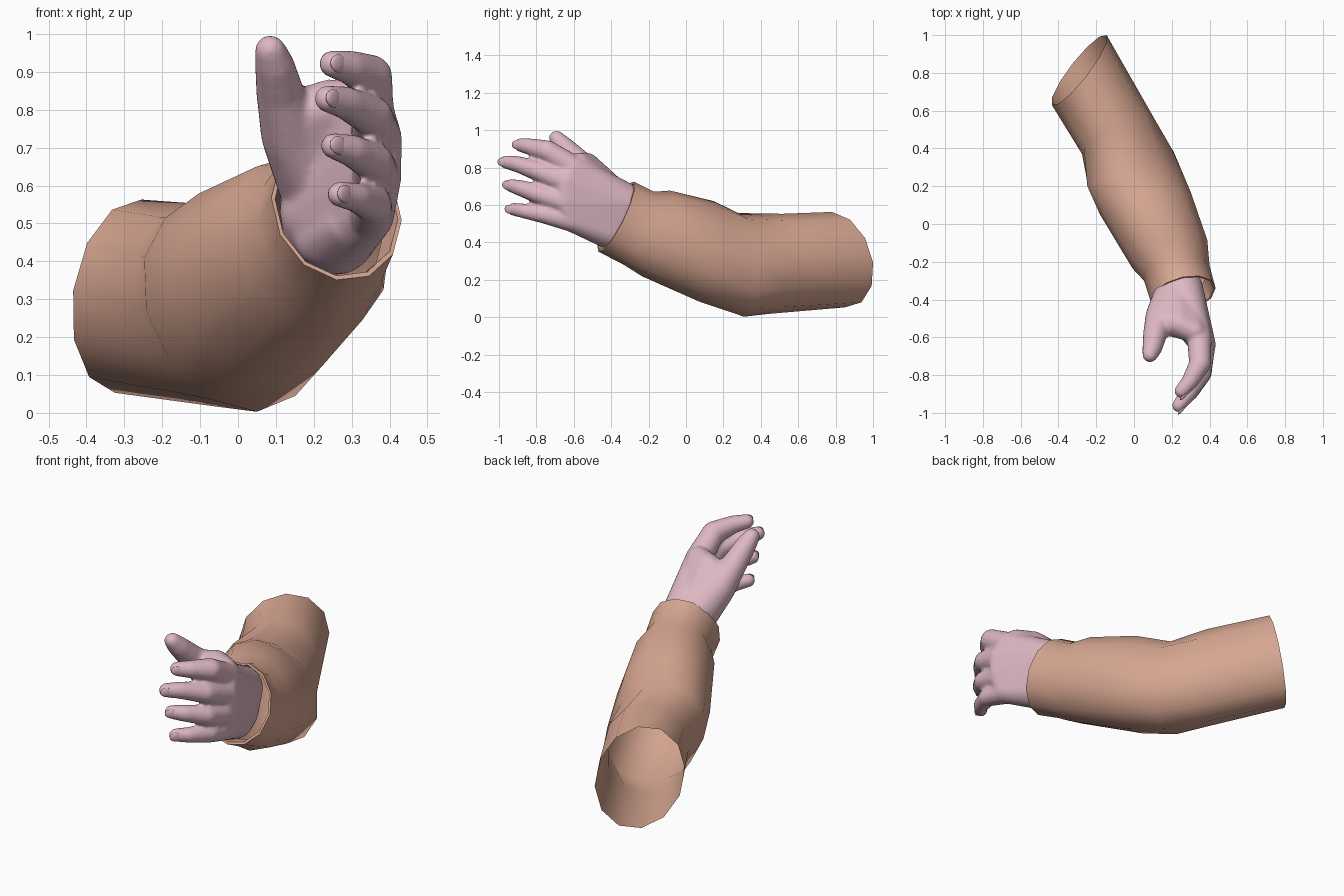
import bpy, bmesh, math
from mathutils import Vector, Matrix

if "Cube" in bpy.data.objects:
    bpy.data.objects.remove(bpy.data.objects["Cube"])


def material(name, rgb):
    m = bpy.data.materials.new(name)
    m.diffuse_color = (*rgb, 1)
    m.use_nodes = True
    m.node_tree.nodes["Principled BSDF"].inputs["Base Color"].default_value = m.diffuse_color
    return m


CLOTH = material("tan sleeve", (0.69, 0.39, 0.29))
SKIN = material("pink skin", (0.73, 0.48, 0.55))


def finish(bm, name, mat):
    me = bpy.data.meshes.new(name)
    bm.to_mesh(me)
    bm.free()
    me.materials.append(mat)
    for p in me.polygons:
        p.use_smooth = True
    ob = bpy.data.objects.new(name, me)
    bpy.context.collection.objects.link(ob)
    return ob


# Sleeve: low-poly tube lofted through tilted ellipses (centre, side axis, up axis)
RINGS = [
    ((-.29, .815, .308), (.145, .185, -.015), (.035, -.035, .255)),
    ((-.09, .475, .285), (.185, .105, 0), (-.03, .04, .268)),
    ((-.02, .295, .28), (.222, .10, .01), (-.07, -.015, .277)),
    ((.06, .11, .352), (.24, .06, .01), (-.05, .04, .268)),
    ((.19, -.16, .448), (.198, .075, -.01), (-.045, .075, .229)),
    ((.225, -.255, .478), (.175, .035, -.03), (-.01, .085, .193)),
    ((.26, -.375, .538), (.172, .035, -.03), (0, .095, .187)),
    ((.26, -.375, .538), (.162, .033, -.027), (0, .09, .176)),
    ((.235, -.30, .505), (.15, .03, -.027), (0, .08, .167)),
]
SIDES = 12
bm = bmesh.new()
loops = []
for c, a, b in RINGS:
    c, a, b = Vector(c), Vector(a), Vector(b)
    ts = [2 * math.pi * i / SIDES for i in range(SIDES)]
    loops.append([bm.verts.new(c + a * math.cos(t) + b * math.sin(t)) for t in ts])
for lo, hi in zip(loops, loops[1:]):
    for i in range(SIDES):
        j = (i + 1) % SIDES
        bm.faces.new((lo[i], lo[j], hi[j], hi[i]))
bmesh.ops.recalc_face_normals(bm, faces=bm.faces)
sleeve = finish(bm, "sleeve", CLOTH)
bpy.context.view_layer.objects.active = sleeve
sleeve.select_set(True)
bpy.ops.object.shade_smooth_by_angle(angle=math.radians(60))


def hull(bm, balls):
    """Convex skin around a set of balls (x, y, z, radius)."""
    part = bmesh.new()
    for x, y, z, r in balls:
        bmesh.ops.create_icosphere(part, subdivisions=3, radius=r,
                                   matrix=Matrix.Translation((x, y, z)))
    pts = [v.co.copy() for v in part.verts]
    part.free()
    part = bmesh.new()
    for p in pts:
        part.verts.new(p)
    out = bmesh.ops.convex_hull(part, input=part.verts)
    junk = {g for g in out["geom_interior"] + out["geom_unused"]
            if isinstance(g, bmesh.types.BMVert)}
    bmesh.ops.delete(part, geom=list(junk), context='VERTS')
    tmp = bpy.data.meshes.new("part")
    part.to_mesh(tmp)
    part.free()
    bm.from_mesh(tmp)
    bpy.data.meshes.remove(tmp)


def chain(bm, balls):
    for pair in zip(balls, balls[1:]):
        hull(bm, pair)


# Finger paths: knuckle, middle joint, end joint, tip
FINGERS = [
    [(.345, -.60, .800, .066), (.350, -.74, .888, .058), (.295, -.835, .912, .045), (.250, -.885, .921, .037)],
    [(.365, -.64, .725, .068), (.355, -.79, .782, .054), (.285, -.90, .818, .044), (.236, -.962, .829, .036)],
    [(.365, -.64, .615, .066), (.360, -.79, .660, .052), (.300, -.89, .692, .043), (.252, -.938, .705, .035)],
    [(.350, -.61, .518, .062), (.358, -.76, .550, .049), (.312, -.87, .569, .040), (.268, -.925, .577, .034)],
]

bm = bmesh.new()
# Wrist and palm
wrist = [(.25, -.34, .61, .115), (.265, -.41, .46, .095), (.235, -.38, .53, .125)]
hull(bm, wrist + [(.22, -.30, .57, .11), (.22, -.31, .46, .10)])
hull(bm, wrist + [f[0] for f in FINGERS])
# Thumb with its fleshy base and the web to the index finger
thumb = [(.215, -.39, .62, .115), (.145, -.49, .735, .085), (.112, -.58, .84, .064),
         (.097, -.655, .915, .053), (.085, -.692, .957, .041)]
chain(bm, thumb)
hull(bm, [thumb[0], (.15, -.51, .78, .07), (.24, -.53, .815, .065), (.32, -.57, .82, .06)])
hull(bm, [(.235, -.42, .47, .09), (.29, -.54, .50, .065), (.30, -.52, .62, .07)])
for f in FINGERS:
    chain(bm, f)
hand = finish(bm, "hand", SKIN)
rm = hand.modifiers.new("blend", 'REMESH')
rm.mode = 'VOXEL'
rm.voxel_size = 0.010
rm.use_smooth_shade = True
sm = hand.modifiers.new("soften", 'SMOOTH')
sm.factor = 0.5
sm.iterations = 8

# Fingernails: thin rounded plates on the outer side of each fingertip
for n, f in enumerate(FINGERS):
    tip, prev = Vector(f[3][:3]), Vector(f[2][:3])
    along = (tip - prev).normalized()
    side = Vector((0, 0, 1))
    out = along.cross(side).normalized()
    if out.y > 0:
        out = -out
    side = out.cross(along)
    rot = Matrix((along, side, out)).transposed().to_4x4()
    bm = bmesh.new()
    bmesh.ops.create_uvsphere(bm, u_segments=16, v_segments=8, radius=1)
    bmesh.ops.transform(bm, verts=bm.verts, matrix=Matrix.Translation(
        tip + along * .006 + out * (f[3][3] - .010)) @ rot @ Matrix.Diagonal((.032, .024, .009, 1)))
    finish(bm, "fingernail_%d" % (n + 1), SKIN)
